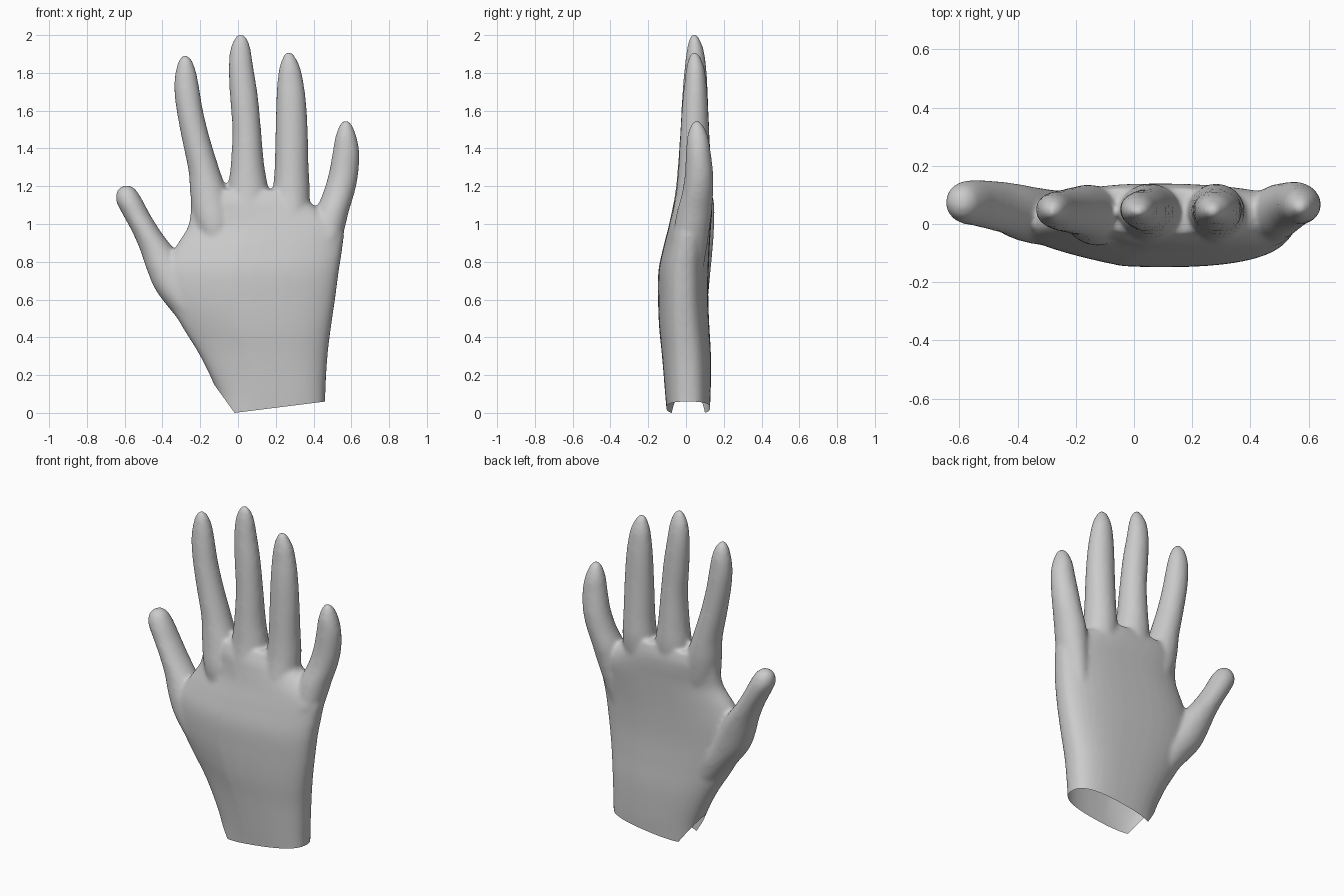
import bpy, bmesh, math
from mathutils import Vector

SIDES = 40


def spline(sections, steps=5):
    """Catmull-Rom interpolation through the section list."""
    p = [Vector(s) for s in sections]
    p = [2 * p[0] - p[1]] + p + [2 * p[-1] - p[-2]]
    out = []
    for i in range(1, len(p) - 2):
        a, b, c, d = p[i - 1:i + 3]
        for k in range(steps):
            t = k / steps
            out.append(0.5 * (2 * b + (c - a) * t + (2 * a - 5 * b + 4 * c - d) * t ** 2
                              + (3 * b - a - 3 * c + d) * t ** 3))
    return out + [p[-2]]


def loft(bm, sections, power=2.0, taper=0.0):
    """Closed tube through level sections (z, left, right, front, back)."""
    rings = []
    for z, xl, xr, yf, yb in spline(sections):
        cx, cy, rx, ry = (xl + xr) / 2, (yf + yb) / 2, (xr - xl) / 2, (yb - yf) / 2
        ring = []
        for i in range(SIDES):
            a = 2 * math.pi * i / SIDES
            c, s = math.cos(a), math.sin(a)
            u = math.copysign(abs(c) ** (2 / power), c)
            v = math.copysign(abs(s) ** (2 / power), s)
            if v < 0 and u < -0.2:                 # thin the thumb side of the palm
                v *= 1 - taper * (-0.2 - u) / 0.8 * min(1, max(0, z / 0.4))
            ring.append(bm.verts.new((cx + rx * u, cy + ry * v, z)))
        rings.append(ring)
    for a, b in zip(rings, rings[1:]):
        for i in range(SIDES):
            j = (i + 1) % SIDES
            bm.faces.new((a[i], a[j], b[j], b[i]))
    bm.faces.new(rings[0][::-1])
    bm.faces.new(rings[-1])


bm = bmesh.new()

# palm and wrist
loft(bm, [(-.12, -.05, .450, -.095, .125), (0, -.085, .460, -.102, .126),
          (.12, -.115, .463, -.112, .131), (.30, -.200, .474, -.127, .132),
          (.45, -.292, .492, -.142, .124), (.60, -.370, .514, -.148, .118),
          (.75, -.385, .534, -.146, .120), (.87, -.335, .552, -.122, .125),
          (.98, -.268, .555, -.094, .132), (1.06, -.252, .460, -.076, .138),
          (1.12, -.250, .375, -.062, .138), (1.18, -.245, .350, -.034, .124)],
     power=2.6, taper=.45)

# thumb
loft(bm, [(.32, -.17, -.05, -.03, .08), (.50, -.320, -.10, -.075, .108),
          (.64, -.430, -.19, -.072, .120), (.75, -.480, -.26, -.058, .130),
          (.85, -.514, -.325, -.037, .140), (.95, -.556, -.402, -.022, .148),
          (1.05, -.610, -.465, -.008, .152), (1.12, -.645, -.502, .000, .148),
          (1.17, -.642, -.532, .016, .132), (1.195, -.622, -.556, .038, .110),
          (1.205, -.600, -.578, .060, .085)])

# index finger
loft(bm, [(.85, -.16, -.06, -.06, .085), (1.00, -.225, -.025, -.075, .118),
          (1.15, -.252, -.050, -.056, .134),
          (1.28, -.262, -.095, -.040, .132), (1.45, -.297, -.148, -.030, .122),
          (1.60, -.325, -.185, -.022, .115), (1.72, -.338, -.205, -.012, .109),
          (1.81, -.330, -.223, .000, .100), (1.868, -.312, -.245, .014, .080),
          (1.893, -.293, -.266, .030, .056)])

# middle finger
loft(bm, [(.85, .00, .13, -.07, .085), (1.00, -.05, .165, -.082, .118),
          (1.18, -.052, .160, -.055, .138),
          (1.32, -.038, .138, -.042, .133), (1.50, -.030, .122, -.030, .123),
          (1.68, -.043, .105, -.020, .116), (1.82, -.049, .083, -.008, .108),
          (1.92, -.042, .068, .004, .094), (1.980, -.020, .050, .018, .072),
          (2.005, .000, .030, .032, .054)])

# ring finger
loft(bm, [(.85, .22, .34, -.06, .085), (1.00, .18, .375, -.078, .118),
          (1.17, .184, .380, -.052, .138),
          (1.30, .194, .374, -.040, .133), (1.48, .198, .370, -.030, .123),
          (1.64, .202, .361, -.020, .116), (1.75, .208, .347, -.008, .108),
          (1.83, .219, .329, .002, .097), (1.888, .239, .301, .018, .074),
          (1.911, .256, .282, .032, .056)])

# little finger
loft(bm, [(.72, .36, .480, -.06, .085), (.90, .38, .542, -.080, .115),
          (.98, .39, .566, -.064, .126),
          (1.07, .412, .588, -.047, .138), (1.17, .452, .618, -.020, .144),
          (1.27, .481, .637, -.006, .144), (1.38, .501, .642, .000, .131),
          (1.46, .515, .628, .006, .118), (1.52, .536, .606, .024, .093),
          (1.549, .556, .584, .044, .068)])

bmesh.ops.recalc_face_normals(bm, faces=bm.faces[:])
mesh = bpy.data.meshes.new("hand")
bm.to_mesh(mesh)
bm.free()
hand = bpy.data.objects.new("hand", mesh)
bpy.context.collection.objects.link(hand)

# fuse the parts into one skin and soften the webs
rm = hand.modifiers.new("fuse", 'REMESH')
rm.mode = 'VOXEL'
rm.voxel_size = 0.011
sm = hand.modifiers.new("soften", 'SMOOTH')
sm.factor = 0.5
sm.iterations = 12
dg = bpy.context.evaluated_depsgraph_get()
skin = bpy.data.meshes.new_from_object(hand.evaluated_get(dg))
hand.modifiers.clear()
hand.data = skin

# open wrist: slanted cut plus a notch on the thumb side
bm = bmesh.new()
bm.from_mesh(skin)
for co, no in (((-.02, 0, 0), (-.06, 0, .48)), ((-.018, 0, 0), (1, 0, .72))):
    bmesh.ops.bisect_plane(bm, geom=bm.verts[:] + bm.edges[:] + bm.faces[:],
                           plane_co=co, plane_no=Vector(no).normalized(), clear_inner=True)
for f in bm.faces:
    f.smooth = True
bm.to_mesh(skin)
bm.free()

# single grey skin colour
mat = bpy.data.materials.new("light_grey")
mat.diffuse_color = (0.6, 0.6, 0.6, 1)
skin.materials.clear()
skin.materials.append(mat)
